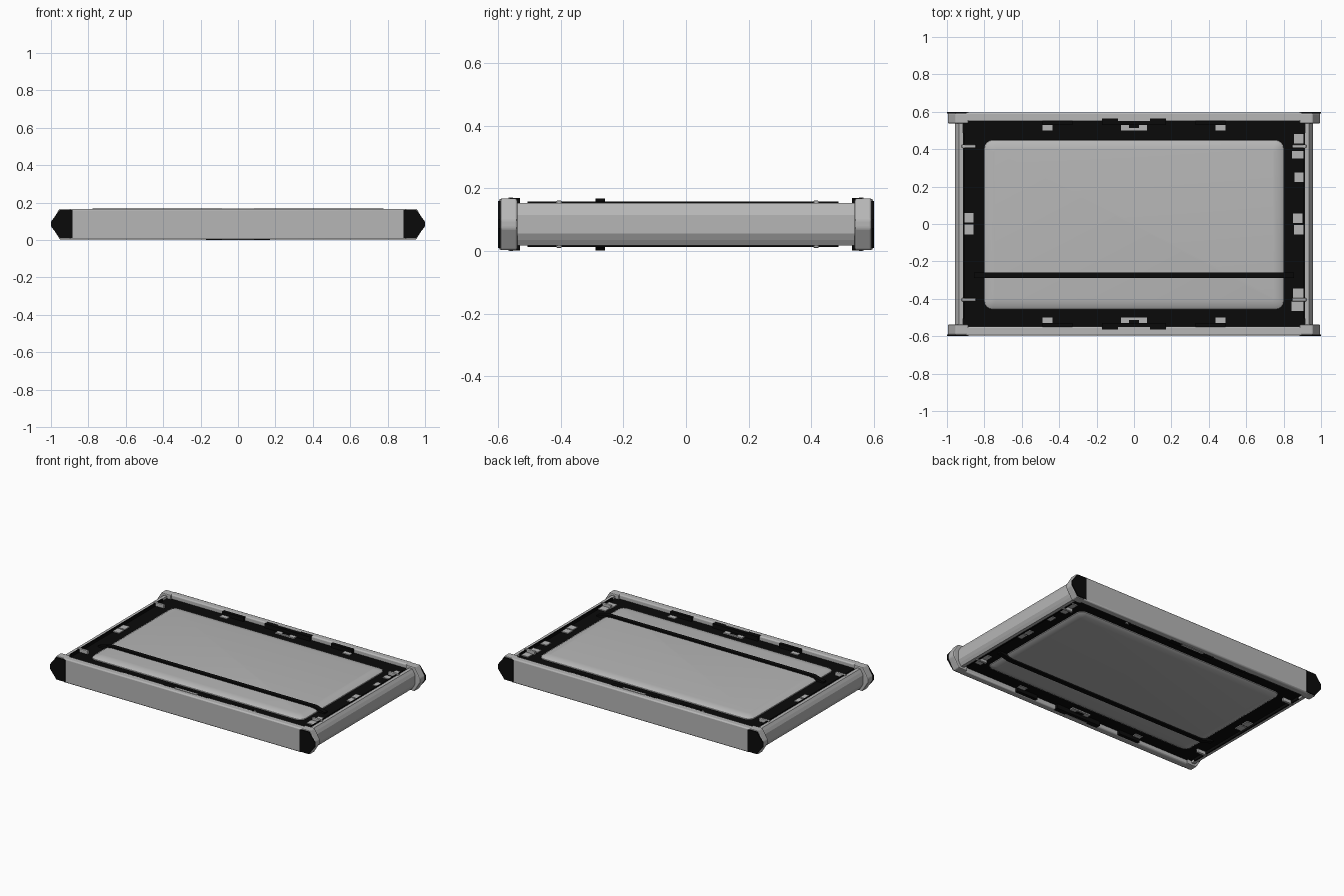
import bpy, bmesh, math
from mathutils import Matrix, Vector

if "Cube" in bpy.data.objects:
    bpy.data.objects.remove(bpy.data.objects["Cube"])

MID = 0.085  # mirror plane height


def material(name, v):
    m = bpy.data.materials.new(name)
    m.diffuse_color = (v, v, v, 1)
    m.use_nodes = True
    m.node_tree.nodes["Principled BSDF"].inputs["Base Color"].default_value = m.diffuse_color
    return m


GREY = material("light grey", 0.47)
BLACK = material("black", 0.003)


def finish(name, bm, mat, bevel=0, segments=2, smooth=False):
    bmesh.ops.recalc_face_normals(bm, faces=bm.faces)
    me = bpy.data.meshes.new(name)
    bm.to_mesh(me)
    bm.free()
    me.materials.append(mat)
    ob = bpy.data.objects.new(name, me)
    bpy.context.collection.objects.link(ob)
    if bevel:
        b = ob.modifiers.new("bevel", "BEVEL")
        b.width, b.segments, b.limit_method = bevel, segments, "ANGLE"
    if smooth:
        bpy.ops.object.select_all(action="DESELECT")
        ob.select_set(True)
        bpy.context.view_layer.objects.active = ob
        bpy.ops.object.shade_smooth_by_angle(angle=math.radians(40))
    return ob


def box(name, x, y, z, mat, **kw):
    bm = bmesh.new()
    c = [(a + b) / 2 for a, b in (x, y, z)]
    s = [b - a for a, b in (x, y, z)]
    bmesh.ops.create_cube(bm, size=1, matrix=Matrix.Translation(c) @ Matrix.Diagonal((*s, 1)))
    return finish(name, bm, mat, **kw)


def both_faces(name, x, y, z, mat, **kw):
    # the same block on the upper and the lower face
    box(name + "_upper", x, y, z, mat, **kw)
    box(name + "_lower", x, y, (2 * MID - z[1], 2 * MID - z[0]), mat, **kw)


def prism(name, pts, axis, lo, hi, mat, **kw):
    # pts are (x, z) pairs for axis y, (y, z) pairs for axis x
    bm = bmesh.new()
    put = (lambda p, t: (p[0], t, p[1])) if axis == "y" else (lambda p, t: (t, p[0], p[1]))
    f = bm.faces.new([bm.verts.new(put(p, lo)) for p in pts])
    ext = bmesh.ops.extrude_face_region(bm, geom=[f])["geom"]
    vec = Vector((0, hi - lo, 0)) if axis == "y" else Vector((hi - lo, 0, 0))
    bmesh.ops.translate(bm, vec=vec, verts=[v for v in ext if isinstance(v, bmesh.types.BMVert)])
    return finish(name, bm, mat, **kw)


def ordered(s, a, b):
    return tuple(sorted((s * a, s * b)))


# Black core tray
box("core_tray", (-0.92, 0.92), (-0.552, 0.552), (0.032, 0.138), BLACK)

# Raised panels with sloping, rounded rims
for side, s in (("upper", 1), ("lower", -1)):
    bm = bmesh.new()
    rings = []
    for inset, h in ((0, 0.045), (0.004, 0.058), (0.02, 0.068), (0.055, 0.073)):
        r, ring = 0.045 - inset * 0.6, []
        hx, hy = 0.803 - inset, 0.455 - inset
        for q, (cx, cy) in enumerate(((1, 1), (-1, 1), (-1, -1), (1, -1))):
            for k in range(5):
                a = math.pi / 2 * (q + k / 4)
                ring.append(bm.verts.new((cx * (hx - r) + r * math.cos(a),
                                          cy * (hy - r) + r * math.sin(a) - 0.004, MID + s * h)))
        rings.append(ring)
    for a, b in zip(rings, rings[1:]):
        for i in range(20):
            j = (i + 1) % 20
            bm.faces.new((a[i], a[j], b[j], b[i]))
    bm.faces.new(rings[-1])
    bm.faces.new(rings[0][::-1])
    finish(side + "_panel", bm, GREY, smooth=True)

    # Strap across the panel, bent down over both ends
    top = [(-0.855, 0.05), (-0.855, 0.062), (-0.82, 0.07), (-0.775, 0.083),
           (0.775, 0.083), (0.82, 0.07), (0.855, 0.062), (0.855, 0.05)]
    prism(side + "_strap", [(x, MID + s * z) for x, z in top], "y", -0.288, -0.258, BLACK)

# Long edge rails with pointed end collars and black end plates
for name, s in (("front", -1), ("back", 1)):
    y = ordered(s, 0.549, 0.597)
    box(name + "_rail", (-0.9, 0.9), y, (0.003, 0.167), GREY, bevel=0.008, smooth=True)
    for end, e in (("left", -1), ("right", 1)):
        hexa = [(0.885, 0.003), (0.952, 0.003), (0.995, 0.072), (0.995, 0.1),
                (0.955, 0.167), (0.885, 0.167)]
        prism(f"{name}_{end}_collar", [(e * x, z) for x, z in hexa], "y",
              *ordered(s, 0.538, 0.592), GREY, bevel=0.006)
        plate = [(0.884, 0.01), (0.95, 0.01), (0.999, 0.072), (0.999, 0.1),
                 (0.953, 0.16), (0.884, 0.16)]
        prism(f"{name}_{end}_end_plate", [(e * x, z) for x, z in plate], "y",
              *ordered(s, 0.591, 0.599), BLACK)
        # Black bumps and grey tabs along the long edges
        both_faces(f"{name}_{end}_bump", ordered(e, 0.33, 0.49), ordered(s, 0.53, 0.552),
                   (0.13, 0.165), BLACK)
        both_faces(f"{name}_{end}_tab", ordered(e, 0.435, 0.49), ordered(s, 0.5, 0.548),
                   (0.13, 0.143), GREY)
    # Central latch
    both_faces(name + "_latch_recess", (-0.17, 0.17), ordered(s, 0.53, 0.563), (0.13, 0.1685), BLACK)
    both_faces(name + "_latch_bar", (-0.085, 0.085), ordered(s, 0.552, 0.566), (0.15, 0.17), GREY)
    both_faces(name + "_latch", (-0.07, 0.07), ordered(s, 0.5, 0.54), (0.13, 0.146), GREY)
    both_faces(name + "_latch_slot", (-0.028, 0.028), ordered(s, 0.512, 0.53), (0.143, 0.148), BLACK)

# Short edge rails with chamfered section
for name, e in (("left", -1), ("right", 1)):
    sec = [(0.913, 0.017), (0.936, 0.017), (0.948, 0.035), (0.958, 0.055),
           (0.958, 0.115), (0.948, 0.135), (0.936, 0.153), (0.913, 0.153)]
    prism(name + "_rail", [(e * x, z) for x, z in sec], "y", -0.545, 0.545, GREY)
    # Low black lip beside the rail
    both_faces(name + "_lip", ordered(e, 0.905, 0.914), (-0.505, 0.486), (0.13, 0.157), BLACK)
    for i, y in enumerate((-0.405, 0.415)):
        both_faces(f"{name}_clip_{i}", ordered(e, 0.845, 0.922), (y - 0.009, y + 0.009),
                   (0.13, 0.161), GREY, bevel=0.005)

# Grey tabs set in the short edges
for x0, x1, y0, y1 in ((0.845, 0.905, 0.35, 0.39), (0.855, 0.905, 0.43, 0.48),
                       (0.858, 0.905, 0.225, 0.275), (0.85, 0.9, 0.005, 0.055),
                       (0.855, 0.905, -0.055, -0.005), (0.85, 0.905, -0.395, -0.345),
                       (0.842, 0.905, -0.465, -0.415), (-0.905, -0.858, 0.008, 0.06),
                       (-0.91, -0.858, -0.055, -0.002)):
    both_faces("edge_tab", (x0, x1), (y0, y1), (0.13, 0.144), GREY)
